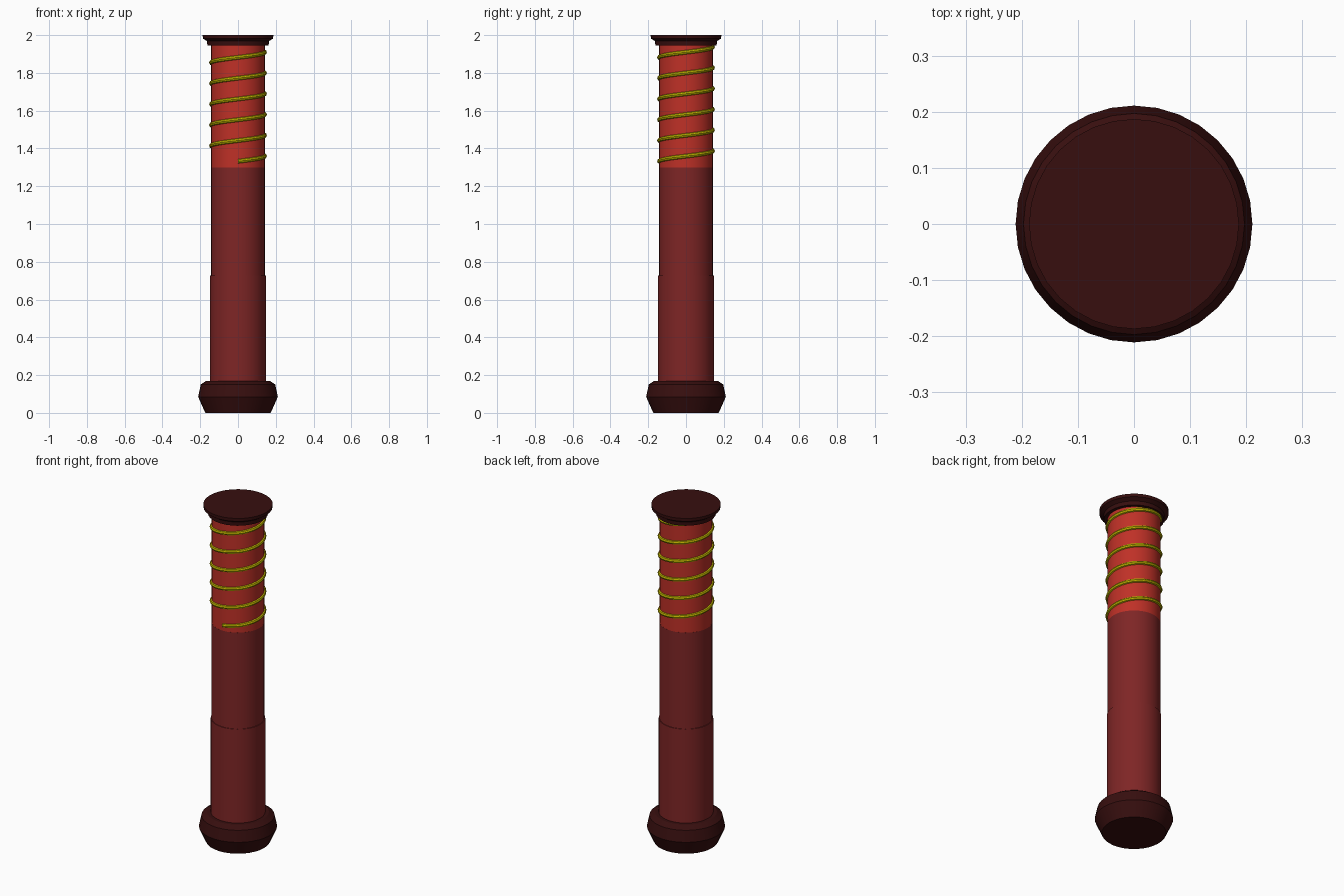
import bpy, bmesh, math

if "Cube" in bpy.data.objects:
    bpy.data.objects.remove(bpy.data.objects["Cube"])

SIDES = 32


def material(name, rgb):
    m = bpy.data.materials.new(name)
    m.diffuse_color = (*rgb, 1)
    m.use_nodes = True
    m.node_tree.nodes["Principled BSDF"].inputs["Base Color"].default_value = m.diffuse_color
    return m


DARK = material("dark maroon", (0.038, 0.0045, 0.0045))
MAROON = material("maroon", (0.21, 0.019, 0.019))
RED = material("bright red", (0.52, 0.03, 0.02))
GOLD = material("gold", (0.52, 0.45, 0.0))


def finish(name, bm, mat):
    bmesh.ops.recalc_face_normals(bm, faces=bm.faces)
    mesh = bpy.data.meshes.new(name)
    bm.to_mesh(mesh)
    bm.free()
    mesh.materials.append(mat)
    ob = bpy.data.objects.new(name, mesh)
    bpy.context.collection.objects.link(ob)
    bpy.ops.object.select_all(action='DESELECT')
    ob.select_set(True)
    bpy.context.view_layer.objects.active = ob
    bpy.ops.object.shade_smooth_by_angle(angle=math.radians(20))


def bridge(bm, a, b):
    n = len(a)
    for i in range(n):
        bm.faces.new((a[i], a[(i + 1) % n], b[(i + 1) % n], b[i]))


def lathe(name, profile, mat):
    """Closed turned part from (radius, height) pairs."""
    bm = bmesh.new()
    rings = [[bm.verts.new((r * math.cos(2 * math.pi * i / SIDES),
                            r * math.sin(2 * math.pi * i / SIDES), z))
              for i in range(SIDES)] for r, z in profile]
    for a, b in zip(rings, rings[1:]):
        bridge(bm, a, b)
    bm.faces.new(rings[0])
    bm.faces.new(rings[-1])
    finish(name, bm, mat)


def helix(name, radius, wire, z0, pitch, turns, mat, steps=32, sides=8):
    """Round wire wound counterclockwise from the front."""
    bm = bmesh.new()
    rings = []
    for k in range(int(turns * steps) + 1):
        t = k / steps
        a = 2 * math.pi * t - math.pi / 2
        ring = []
        for j in range(sides):
            p = 2 * math.pi * j / sides
            r = radius + wire * math.cos(p)
            ring.append(bm.verts.new((r * math.cos(a), r * math.sin(a),
                                      z0 + pitch * t + wire * math.sin(p))))
        rings.append(ring)
    for a, b in zip(rings, rings[1:]):
        bridge(bm, a, b)
    bm.faces.new(rings[0])
    bm.faces.new(rings[-1])
    finish(name, bm, mat)


# pommel at the bottom
lathe("base_knob", [(0.173, 0), (0.211, 0.085), (0.197, 0.15), (0.167, 0.17)], DARK)
# shaft with a slight step, then the red grip
lathe("lower_shaft", [(0.147, 0.16), (0.147, 0.728), (0.143, 0.728), (0.143, 1.3)], MAROON)
lathe("upper_grip", [(0.1425, 1.3), (0.1425, 1.96)], RED)
# flared cap
lathe("top_cap", [(0.162, 1.945), (0.164, 1.968), (0.186, 1.982), (0.187, 2.0)], DARK)
# wire winding
helix("wire_winding", 0.141, 0.012, 1.332, 0.11, 5.7, GOLD)
